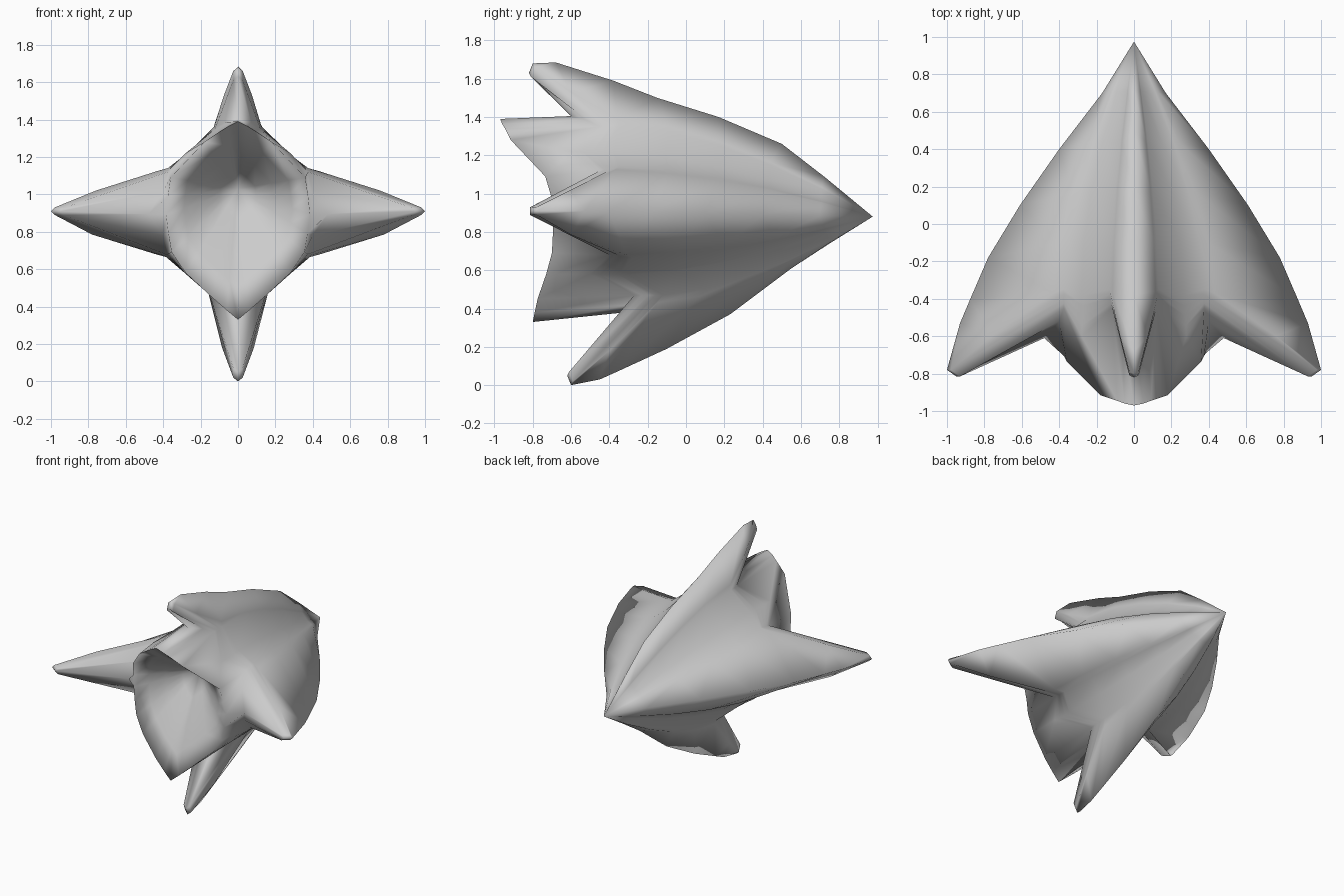
import bpy
import bmesh
import math
from mathutils import Vector

cube = bpy.data.objects.get("Cube")
if cube:
    bpy.data.objects.remove(cube, do_unlink=True)

NOSE = Vector((0, 0.975, 0.88))
HOLLOW = Vector((0, -0.45, 1.03))
HULL_ROWS = 4


def vertical_ridge(profile):
    """Ridge on the centre plane, from (y, z) pairs."""
    return [NOSE] + [Vector((0, y, z)) for y, z in profile]


def side_ridge(profile):
    """Wing edge from (y, x) pairs, rising slightly to the rear."""
    return [NOSE] + [Vector((x, y, NOSE.z + 0.03 * x)) for y, x in profile]


def hull_curve(base):
    """Swelling line on the hull from the nose to a base point."""
    line = [NOSE]
    for i in range(1, HULL_ROWS + 1):
        u = i / (HULL_ROWS + 1)
        point = NOSE.lerp(base, 1 - (1 - u) ** 1.6)
        point.y = NOSE.y + (base.y - NOSE.y) * u
        line.append(point)
    return line + [base]


def flank(ridge, offset, base, middle, notch, rim):
    """Side of a fin: hull, fin crest, blunt tip, notch and rim."""
    base, middle, notch, rim = map(Vector, (base, middle, notch, rim))
    tips = [ridge[row] + Vector(offset) for row in (-4, -3)]
    return hull_curve(base) + [middle] + tips + [notch, rim]


def body_line(base, notch, rim):
    """Line that stays on the body, running straight back to the rim."""
    base, notch, rim = map(Vector, (base, notch, rim))
    steps = [base.lerp(notch, i / 4) for i in range(1, 5)]
    return hull_curve(base) + steps + [rim]


# Ridges: hull, blunt fin tip, trailing notch, rim
top = vertical_ridge([(0.72, 1.09), (0.5, 1.26), (0.17, 1.4), (-0.15, 1.5),
                      (-0.38, 1.59), (-0.68, 1.685), (-0.8, 1.68),
                      (-0.82, 1.63), (-0.6, 1.405), (-0.97, 1.39)])
side = side_ridge([(0.7, 0.17), (0.4, 0.4), (0.1, 0.61), (-0.18, 0.78),
                   (-0.4, 0.875), (-0.53, 0.93), (-0.78, 1.0),
                   (-0.815, 0.95), (-0.61, 0.48), (-0.69, 0.385)])
bottom = vertical_ridge([(0.75, 0.74), (0.55, 0.61), (0.23, 0.37), (-0.1, 0.19),
                         (-0.35, 0.075), (-0.45, 0.03), (-0.6, 0),
                         (-0.62, 0.05), (-0.32, 0.38), (-0.8, 0.33)])

# Top fin: flank and root
top_fin = [
    flank(top, (0.025, 0.01, -0.02), (0.115, -0.36, 1.39), (0.075, -0.6, 1.53),
          (0.07, -0.52, 1.385), (0.05, -0.96, 1.365)),
    body_line((0.13, -0.35, 1.36), (0.12, -0.45, 1.35), (0.09, -0.945, 1.34)),
]
upper_valley = body_line((0.27, -0.38, 1.22), (0.28, -0.6, 1.22), (0.18, -0.915, 1.28))

# Wing: upper root, both flanks around the edge, lower root
wing = [
    body_line((0.375, -0.35, 1.14), (0.375, -0.45, 1.12), (0.36, -0.735, 1.09)),
    flank(side, (-0.02, 0, 0.02), (0.43, -0.37, 1.125), (0.76, -0.6, 1.02),
          (0.4, -0.52, 1.02), (0.375, -0.705, 0.99)),
    side,
    flank(side, (-0.02, 0, -0.02), (0.44, -0.31, 0.68), (0.78, -0.6, 0.785),
          (0.4, -0.5, 0.78), (0.372, -0.695, 0.79)),
    body_line((0.385, -0.28, 0.665), (0.375, -0.4, 0.68), (0.355, -0.7, 0.69)),
]
lower_valley = body_line((0.28, -0.3, 0.575), (0.285, -0.5, 0.58), (0.28, -0.73, 0.58))

# Bottom fin: root and flank
bottom_fin = [
    body_line((0.16, -0.12, 0.47), (0.15, -0.27, 0.47), (0.14, -0.775, 0.45)),
    flank(bottom, (0.025, 0.01, 0.02), (0.135, -0.15, 0.43), (0.085, -0.4, 0.18),
          (0.08, -0.29, 0.42), (0.06, -0.79, 0.38)),
]

# Half of the body, column by column from top to bottom
columns = [top, *top_fin, upper_valley, *wing, lower_valley, *bottom_fin, bottom]

# Rear hollow: each column funnels inward from the rim
for column in columns:
    rim = column[-1]
    for f in (0.25, 0.5, 0.75):
        point = rim.lerp(HOLLOW, f)
        point.y = rim.y + (HOLLOW.y - rim.y) * f ** 1.15
        column.append(point)

# Mirror the inner columns to close the loop
mirrored = [[Vector((-p.x, p.y, p.z)) for p in c] for c in columns[-2:0:-1]]
loop = columns + mirrored

bm = bmesh.new()
nose = bm.verts.new(NOSE)
hollow = bm.verts.new(HOLLOW)
grid = [[bm.verts.new(p) for p in column[1:]] for column in loop]
for a, b in zip(grid, grid[1:] + grid[:1]):
    bm.faces.new((nose, a[0], b[0]))
    for i in range(len(a) - 1):
        bm.faces.new((a[i], a[i + 1], b[i + 1], b[i]))
    bm.faces.new((a[-1], hollow, b[-1]))
bmesh.ops.recalc_face_normals(bm, faces=bm.faces)

mesh = bpy.data.meshes.new("finned_body")
bm.to_mesh(mesh)
bm.free()
body = bpy.data.objects.new("finned_body", mesh)
bpy.context.collection.objects.link(body)

# Plain grey finish
grey = bpy.data.materials.new("plain_grey")
grey.use_nodes = True
grey.diffuse_color = (0.6, 0.6, 0.6, 1)
grey.node_tree.nodes["Principled BSDF"].inputs["Base Color"].default_value = grey.diffuse_color
mesh.materials.append(grey)

bpy.context.view_layer.objects.active = body
body.select_set(True)
bpy.ops.object.shade_smooth_by_angle(angle=math.radians(125))
